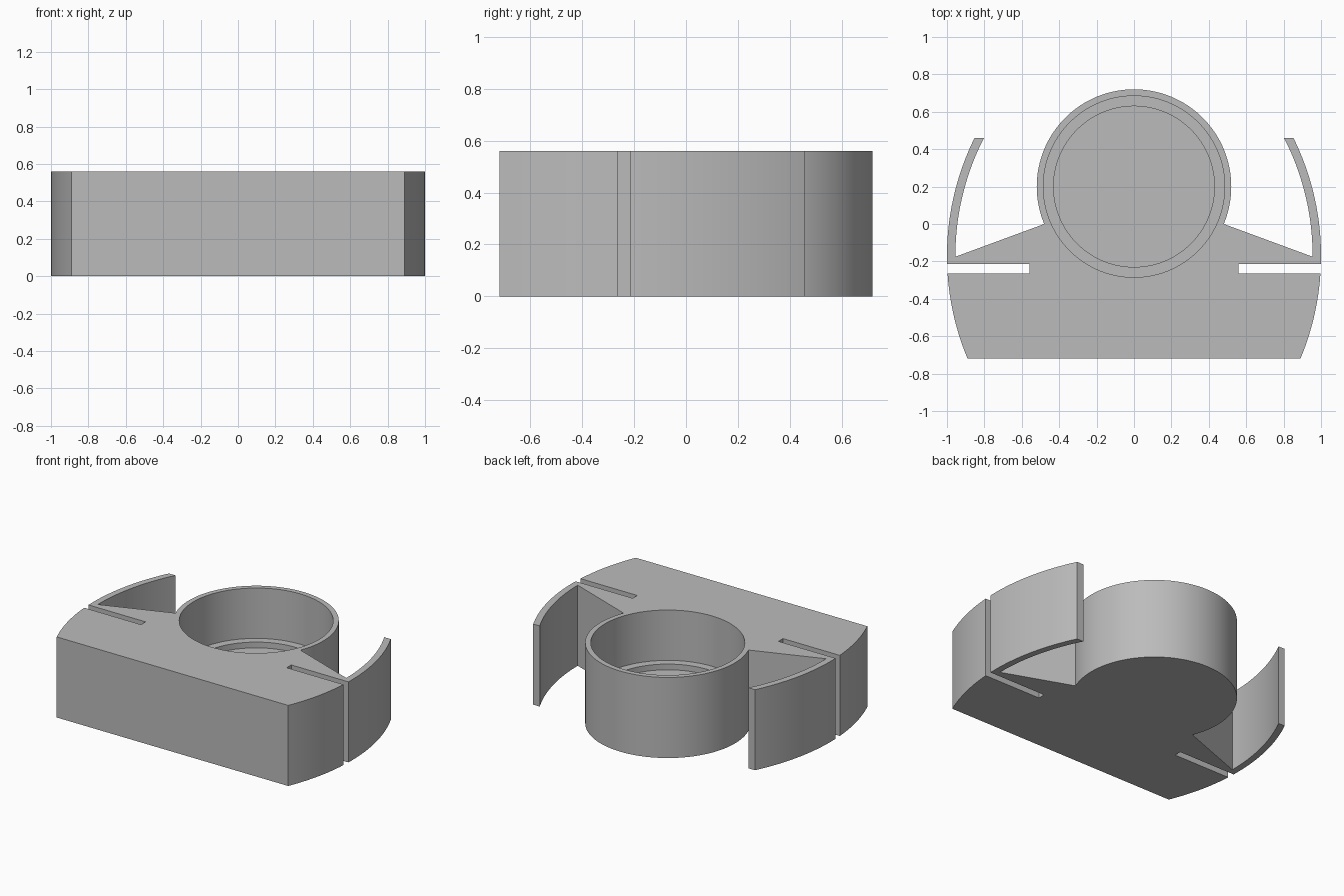
import bpy, bmesh
from math import sin, cos, asin, atan2, pi, radians

if "Cube" in bpy.data.objects:
    bpy.data.objects.remove(bpy.data.objects["Cube"], do_unlink=True)

HEIGHT = 0.56
ARC_X, ARC_Y, ARC_R, ARM_T = -0.425, -0.171, 1.425, 0.045   # side arcs
CUP_Y, CUP_R = 0.2, 0.52                                    # round cup
LEDGE_R, WELL_R, LEDGE_Z, FLOOR_Z = 0.485, 0.43, 0.21, 0.17

grey = bpy.data.materials.new("plain grey")
grey.use_nodes = True
colour = (0.5, 0.5, 0.5, 1)
grey.diffuse_color = colour
grey.node_tree.nodes["Principled BSDF"].inputs["Base Color"].default_value = colour


def arc(cx, cy, r, a0, a1, n):
    """Points on a circle from angle a0 to a1."""
    steps = [a0 + (a1 - a0) * i / n for i in range(n + 1)]
    return [(cx + r * cos(a), cy + r * sin(a)) for a in steps]


def side_arc(r, y0, y1, n):
    """Part of a curved side between two depths."""
    return arc(ARC_X, ARC_Y, r, asin((y0 - ARC_Y) / r), asin((y1 - ARC_Y) / r), n)


def prism(name, outline, z0, z1):
    """Extrude a flat outline upwards."""
    bm = bmesh.new()
    face = bm.faces.new([bm.verts.new((x, y, z0)) for x, y in outline])
    top = bmesh.ops.extrude_face_region(bm, geom=[face])["geom"]
    bmesh.ops.translate(bm, vec=(0, 0, z1 - z0),
                        verts=[v for v in top if isinstance(v, bmesh.types.BMVert)])
    bmesh.ops.recalc_face_normals(bm, faces=bm.faces)
    mesh = bpy.data.meshes.new(name)
    bm.to_mesh(mesh)
    bm.free()
    mesh.materials.append(grey)
    obj = bpy.data.objects.new(name, mesh)
    bpy.context.collection.objects.link(obj)
    return obj


# Half outline: block side, slot, curved arm, wedge, back of the cup
half = side_arc(ARC_R, -0.72, -0.265, 12)
half += [(0.56, -0.265), (0.56, -0.215)]
half += side_arc(ARC_R, -0.215, 0.46, 18)
half += side_arc(ARC_R - ARM_T, 0.46, -0.175, 18)
half += arc(0, CUP_Y, CUP_R, atan2(-0.2, 0.48), pi / 2, 40)
outline = half + [(-x, y) for x, y in reversed(half[:-1])]
body = prism("holder_body", outline, 0, HEIGHT)

# Stepped round recess
for name, r, z in (("recess_cutter", LEDGE_R, LEDGE_Z), ("well_cutter", WELL_R, FLOOR_Z)):
    cutter = prism(name, arc(0, CUP_Y, r, 0, 2 * pi, 96)[:-1], z, HEIGHT + 0.1)
    cutter.hide_render = True
    mod = body.modifiers.new(name, "BOOLEAN")
    mod.operation, mod.solver, mod.object = "DIFFERENCE", "EXACT", cutter
    bpy.ops.object.select_all(action="DESELECT")
    bpy.context.view_layer.objects.active = body
    body.select_set(True)
    bpy.ops.object.modifier_apply(modifier=name)
    bpy.data.objects.remove(cutter, do_unlink=True)

bpy.ops.object.shade_smooth_by_angle(angle=radians(30))
